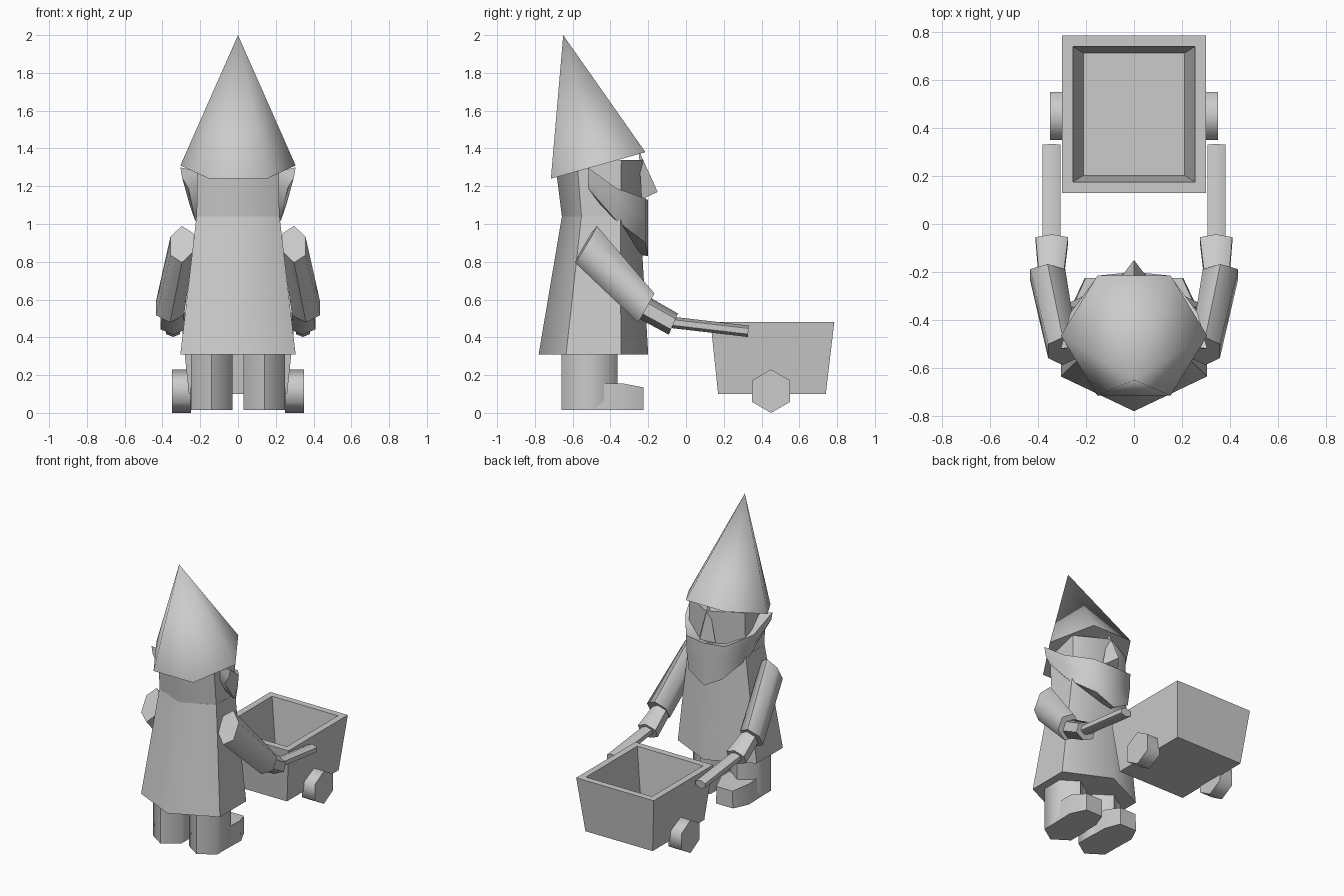
import bpy, bmesh, math
from mathutils import Vector

if "Cube" in bpy.data.objects:
    bpy.data.objects.remove(bpy.data.objects["Cube"])

grey = bpy.data.materials.new("plain grey")
grey.diffuse_color = (0.6, 0.6, 0.6, 1)
grey.use_nodes = True
grey.node_tree.nodes["Principled BSDF"].inputs["Base Color"].default_value = grey.diffuse_color


def finish(name, bm, angle=62):
    bmesh.ops.recalc_face_normals(bm, faces=bm.faces)
    mesh = bpy.data.meshes.new(name)
    bm.to_mesh(mesh)
    bm.free()
    mesh.materials.append(grey)
    ob = bpy.data.objects.new(name, mesh)
    bpy.context.collection.objects.link(ob)
    bpy.ops.object.select_all(action='DESELECT')
    ob.select_set(True)
    bpy.context.view_layer.objects.active = ob
    bpy.ops.object.shade_smooth_by_angle(angle=math.radians(angle))
    return ob


def loft(name, rings, tip=None, angle=62):
    """Skin equal-length rings of points, cap both ends (or close to a tip)."""
    bm = bmesh.new()
    rows = [[bm.verts.new(p) for p in r] for r in rings]
    n = len(rows[0])
    for a, b in zip(rows, rows[1:]):
        for i in range(n):
            j = (i + 1) % n
            bm.faces.new((a[i], a[j], b[j], b[i]))
    bm.faces.new(rows[0])
    if tip:
        t = bm.verts.new(tip)
        for i in range(n):
            bm.faces.new((rows[-1][i], rows[-1][(i + 1) % n], t))
    else:
        bm.faces.new(rows[-1])
    return finish(name, bm, angle)


def ring(c, u, v, n=6, phase=0.0):
    """Polygon around c spanned by the half-axes u and v."""
    c, u, v = Vector(c), Vector(u), Vector(v)
    angles = [phase + 2 * math.pi * i / n for i in range(n)]
    return [c + u * math.cos(a) + v * math.sin(a) for a in angles]


def rect(hx, y0, y1, z):
    return [(-hx, y0, z), (hx, y0, z), (hx, y1, z), (-hx, y1, z)]


def hexa(y, z, hx, ry):
    """Level hexagon with corners on the y axis, half width hx."""
    return ring((0, y, z), (hx / math.cos(math.pi / 6), 0, 0), (0, ry, 0),
                phase=math.pi / 6)


# Robe and head
loft("robe", [hexa(-0.49, 0.31, 0.305, 0.29), hexa(-0.45, 1.04, 0.22, 0.207)])
loft("head", [hexa(-0.45, 1.04, 0.219, 0.207), hexa(-0.46, 1.34, 0.215, 0.235)])

# Tall leaning hat
loft("hat", [ring((0, -0.465, 1.31), (0.305, 0, 0), (0, 0.289, 0.081))],
     tip=(0, -0.65, 2.0))

# Nose
loft("nose", [[(0, -0.15, 1.17), (0.065, -0.235, 1.13), (-0.065, -0.235, 1.13)]],
     tip=(0, -0.25, 1.39), angle=30)

# Beard wrapped round the face: x, y, top z, bottom z from ear to middle
half = [(0.305, -0.52, 1.30, 1.19), (0.265, -0.37, 1.19, 1.02),
        (0.15, -0.215, 1.135, 0.90), (0.0, -0.20, 1.125, 0.83)]
stations = half + [(-x, y, t, b) for x, y, t, b in reversed(half[:-1])]
beard = []
for x, y, t, b in stations:
    k = 0.72
    xi, yi = x * k, -0.47 + (y + 0.47) * k
    m = (t + b) / 2
    beard.append([(x, y, t), (x * 0.97, y, m), (x * 0.86, y, b),
                  (xi * 0.95, yi, b + 0.01), (xi, yi, t - 0.02)])
loft("beard", beard)

for side, s in (("left", -1), ("right", 1)):
    # Sleeve, hand and barrow handle
    loft(side + "_sleeve", [
        ring((s * 0.297, -0.53, 0.893), (s * 0.07, 0, -0.01), (0, 0.058, 0.097), phase=math.pi / 6),
        ring((s * 0.36, -0.21, 0.555), (s * 0.085, 0, 0), (0, 0.043, 0.077), phase=math.pi / 6)])
    loft(side + "_hand", [
        ring((s * 0.345, -0.22, 0.555), (s * 0.06, 0, 0), (0, 0.03, 0.055), phase=math.pi / 6),
        ring((s * 0.342, -0.067, 0.47), (s * 0.078, 0, 0), (0, 0.024, 0.056), phase=math.pi / 6)])
    loft(side + "_handle", [
        ring((s * 0.343, -0.10, 0.482), (0.043, 0, 0), (0, 0.003, 0.03), phase=math.pi / 6),
        ring((s * 0.343, 0.33, 0.432), (0.043, 0, 0), (0, 0.003, 0.03), phase=math.pi / 6)])

    # Leg and boot toe
    loft(side + "_leg", [
        ring((s * 0.14, -0.51, z), (0.127, 0, 0), (0, 0.148, 0), phase=math.pi / 6)
        for z in (0.015, 0.40)])
    sole = [(-0.108, -0.56), (0.108, -0.56), (0.115, -0.33),
            (0.065, -0.225), (-0.065, -0.225), (-0.105, -0.33)]
    loft(side + "_boot_toe", [
        [(s * (0.14 + x), y, 0.015) for x, y in sole],
        [(s * (0.14 + x * 0.95), y, 0.135 if y > -0.3 else 0.155) for x, y in sole]])

    # Six-sided wheel
    loft(side + "_wheel", [
        ring((s * x, 0.45, 0.115), (0, 0.115, 0), (0, 0, 0.115), phase=math.pi / 6)
        for x in (0.25, 0.35)])

# Cart: outside up, over the rim and down to the inner floor
loft("cart_box", [rect(0.26, 0.17, 0.74, 0.10), rect(0.30, 0.13, 0.785, 0.48),
                  rect(0.255, 0.175, 0.74, 0.48), rect(0.21, 0.203, 0.712, 0.16)], angle=30)
